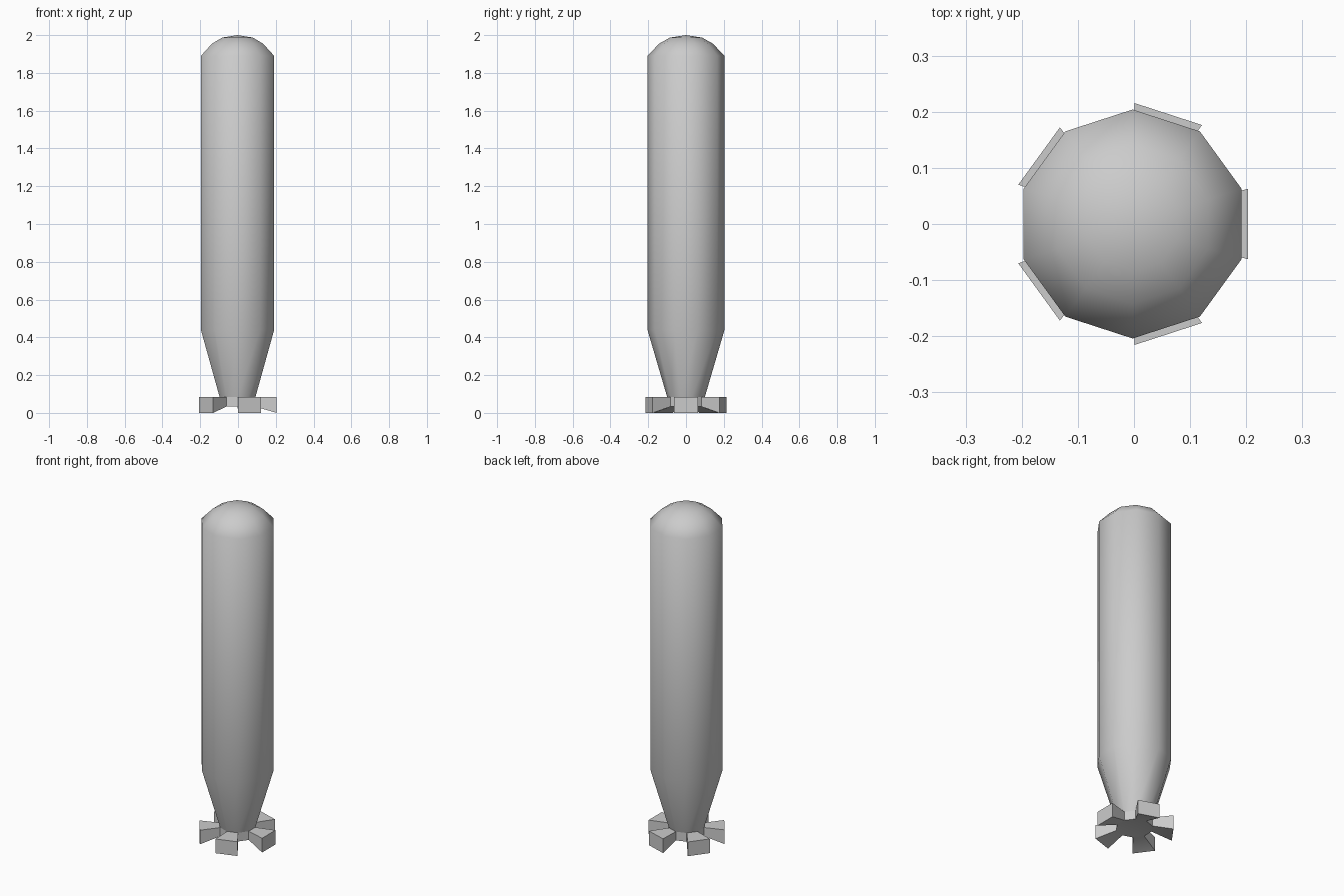
import bpy, bmesh, math
from mathutils import Vector

if "Cube" in bpy.data.objects:
    bpy.data.objects.remove(bpy.data.objects["Cube"])

SIDES = 10
CX = -0.0025  # five-fold fins shift the axis slightly


def lathe(bm, profile):
    """Revolve (radius, z) points into a ten-sided shell; return rings."""
    rings = []
    for r, z in profile:
        ring = []
        for i in range(SIDES):
            a = math.radians(-18 + 36 * i)
            ring.append(bm.verts.new((CX + r * math.cos(a), r * math.sin(a), z)))
        rings.append(ring)
    strips = []
    for lo, hi in zip(rings, rings[1:]):
        strips.append([bm.faces.new((lo[i], lo[(i + 1) % SIDES], hi[(i + 1) % SIDES], hi[i]))
                       for i in range(SIDES)])
    return rings, strips


def finish(bm, name, angle):
    bmesh.ops.recalc_face_normals(bm, faces=bm.faces)
    me = bpy.data.meshes.new(name)
    bm.to_mesh(me)
    bm.free()
    ob = bpy.data.objects.new(name, me)
    bpy.context.collection.objects.link(ob)
    bpy.ops.object.select_all(action='DESELECT')
    ob.select_set(True)
    bpy.context.view_layer.objects.active = ob
    bpy.ops.object.shade_smooth_by_angle(angle=math.radians(angle))
    return ob


# Body with tapered tail and domed nose
bm = bmesh.new()
rings, _ = lathe(bm, [(0.1, 0.085), (0.204, 0.44), (0.204, 1.89),
                      (0.142, 1.955), (0.085, 1.987)])
tip = bm.verts.new((CX, 0, 2.0))
for i in range(SIDES):
    bm.faces.new((rings[-1][i], rings[-1][(i + 1) % SIDES], tip))
finish(bm, "body", 50)

# Tail hub with five flared fins grown from every second side
bm = bmesh.new()
rings, strips = lathe(bm, [(0.1, 0.033), (0.1, 0.085)])
bm.faces.new(list(reversed(rings[0])))
for i in range(0, SIDES, 2):
    a = math.radians(36 * i)
    out = Vector((math.cos(a), math.sin(a), 0))
    side = Vector((-math.sin(a), math.cos(a), 0))
    new = bmesh.ops.extrude_discrete_faces(bm, faces=[strips[0][i]])["faces"][0]
    for v in new.verts:
        s = math.copysign(0.063, (v.co - Vector((CX, 0, 0))).dot(side))
        z = 0.0 if v.co.z < 0.06 else 0.085
        v.co = Vector((CX, 0, z)) + out * 0.206 + side * s
finish(bm, "tail_fins", 30)
